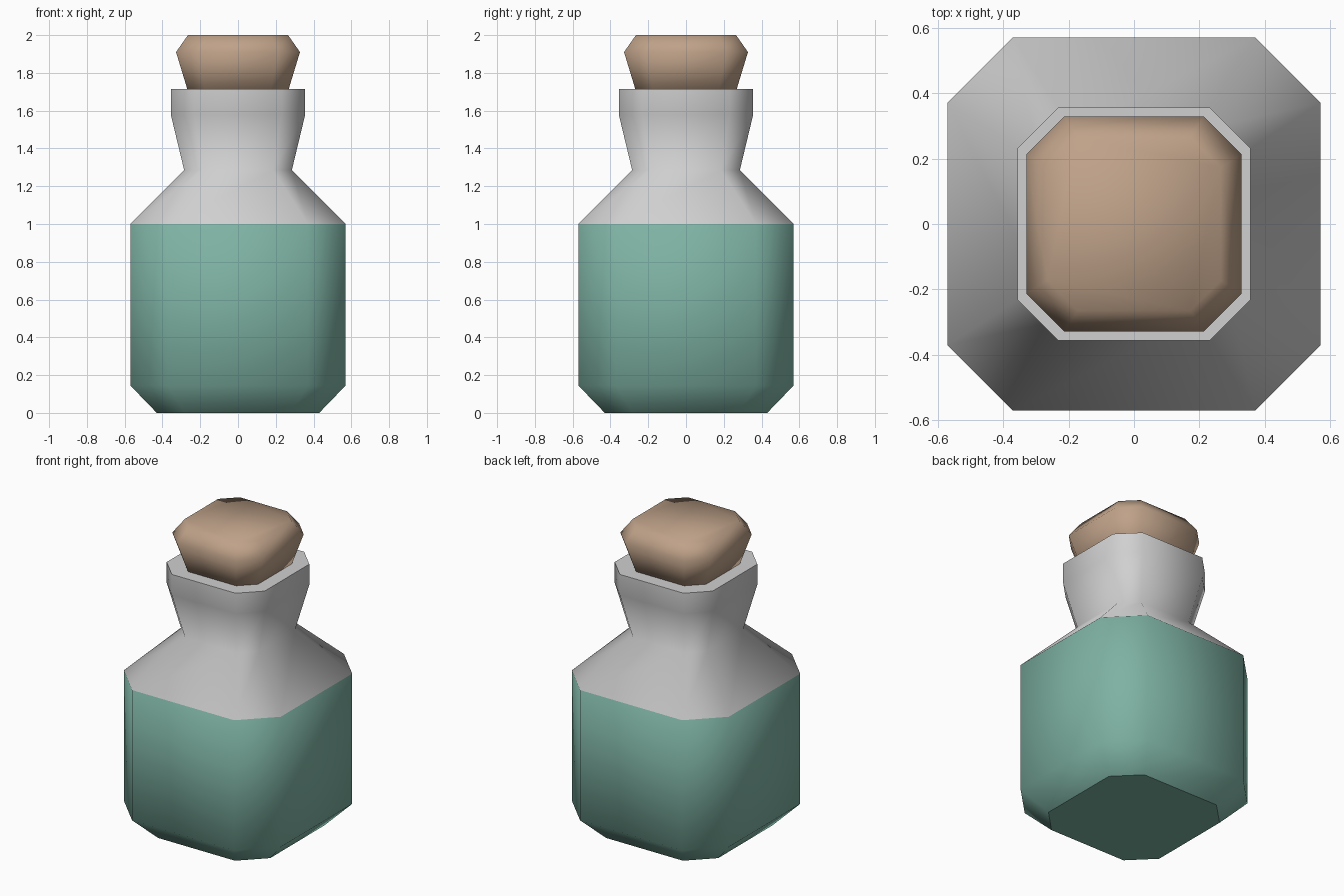
import bpy, bmesh

cube = bpy.data.objects.get("Cube")
if cube:
    bpy.data.objects.remove(cube, do_unlink=True)

FLAT = 0.65  # share of each side left flat between the cut corners


def make_material(name, rgb):
    mat = bpy.data.materials.new(name)
    mat.use_nodes = True
    mat.diffuse_color = (*rgb, 1)
    bsdf = mat.node_tree.nodes["Principled BSDF"]
    bsdf.inputs["Base Color"].default_value = (*rgb, 1)
    bsdf.inputs["Roughness"].default_value = 0.8
    return mat


def ring(bm, half, z):
    """Square outline with cut corners, counter-clockwise."""
    a, b = half, half * FLAT
    outline = [(a, -b), (a, b), (b, a), (-b, a),
               (-a, b), (-a, -b), (-b, -a), (b, -a)]
    return [bm.verts.new((x, y, z)) for x, y in outline]


def loft(name, profile, materials, rule, sharp_caps):
    """Skin a stack of (half width, height) rings and close both ends."""
    bm = bmesh.new()
    rings = [ring(bm, half, z) for half, z in profile]
    for low, high in zip(rings, rings[1:]):
        for i in range(8):
            j = (i + 1) % 8
            bm.faces.new((low[i], low[j], high[j], high[i]))
    caps = [bm.faces.new(rings[0][::-1]), bm.faces.new(rings[-1])]
    for face in bm.faces:
        face.smooth = True
        face.material_index = rule(face.calc_center_median().z)
    if sharp_caps:
        for cap in caps:
            for edge in cap.edges:
                edge.smooth = False
    mesh = bpy.data.meshes.new(name)
    bm.to_mesh(mesh)
    bm.free()
    for mat in materials:
        mesh.materials.append(mat)
    obj = bpy.data.objects.new(name, mesh)
    bpy.context.collection.objects.link(obj)
    return obj


liquid = make_material("green liquid", (0.21, 0.45, 0.37))
glass = make_material("pale grey glass", (0.63, 0.63, 0.63))
cork = make_material("tan cork", (0.52, 0.36, 0.25))

# Bottle: filled body, clear shoulder, neck and rim
FILL = 1.0
loft("bottle",
     [(0.43, 0), (0.57, 0.145), (0.57, FILL), (0.285, 1.285),
      (0.356, 1.58), (0.356, 1.715)],
     [liquid, glass], lambda z: int(z > FILL), True)

# Stopper: tapered plug with a bevelled top, pushed slightly into the neck
loft("stopper",
     [(0.255, 1.67), (0.328, 1.91), (0.265, 2.0)],
     [cork], lambda z: 0, False)
